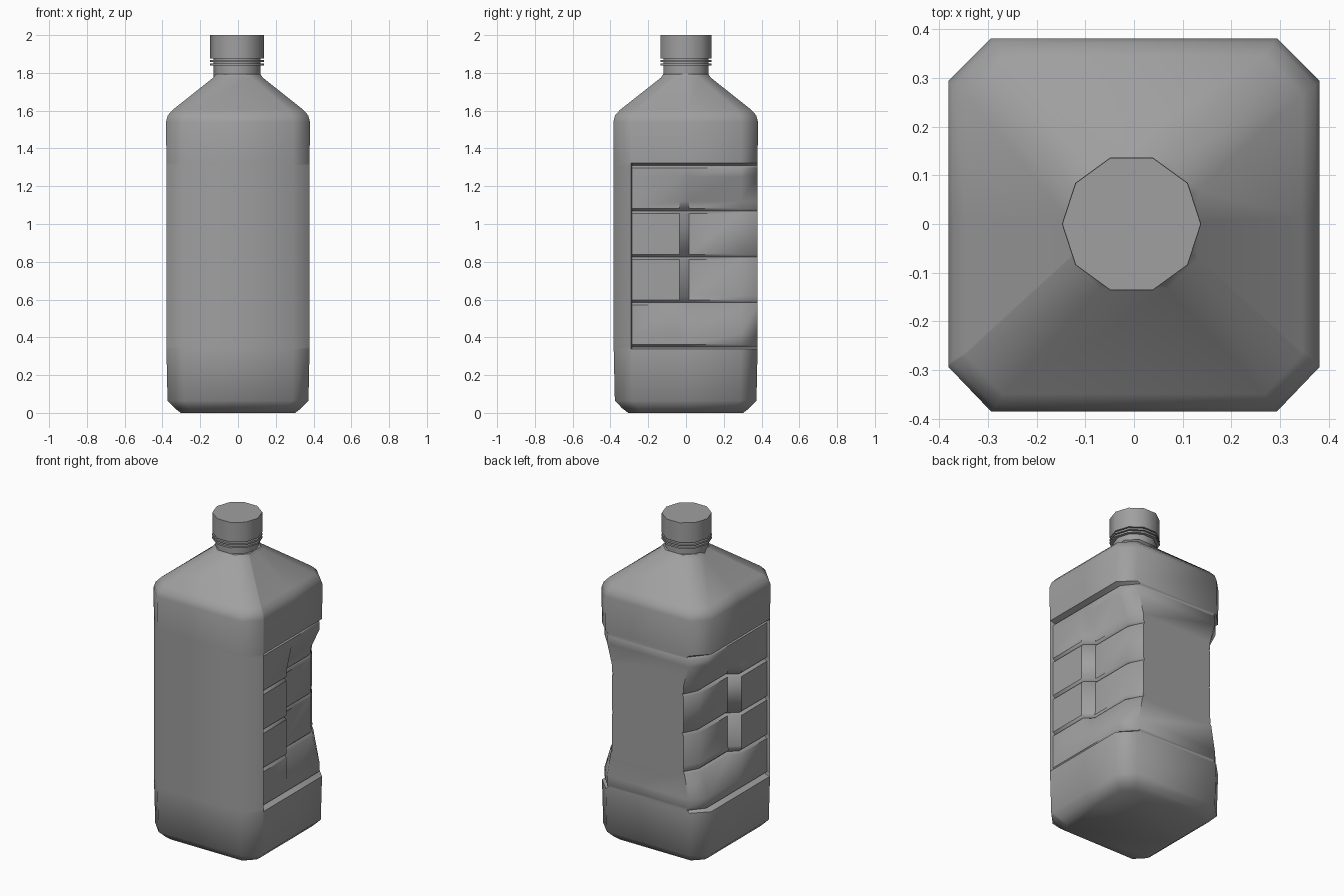
import bpy
import bmesh
import math

if "Cube" in bpy.data.objects:
    bpy.data.objects.remove(bpy.data.objects["Cube"], do_unlink=True)

grey = bpy.data.materials.new("plain grey")
grey.use_nodes = True
GREY = (0.35, 0.35, 0.35, 1)
grey.diffuse_color = GREY
grey.node_tree.nodes["Principled BSDF"].inputs["Base Color"].default_value = GREY


def loft(name, rings):
    """Skin equal-length rings of points into a closed solid."""
    bm = bmesh.new()
    loops = [[bm.verts.new(p) for p in ring] for ring in rings]
    n = len(loops[0])
    for low, high in zip(loops, loops[1:]):
        for i in range(n):
            j = (i + 1) % n
            bm.faces.new((low[i], low[j], high[j], high[i]))
    bm.faces.new(loops[0][::-1])
    bm.faces.new(loops[-1])
    bmesh.ops.recalc_face_normals(bm, faces=bm.faces)
    mesh = bpy.data.meshes.new(name)
    bm.to_mesh(mesh)
    bm.free()
    mesh.materials.append(grey)
    obj = bpy.data.objects.new(name, mesh)
    bpy.context.collection.objects.link(obj)
    bpy.ops.object.select_all(action="DESELECT")
    obj.select_set(True)
    bpy.context.view_layer.objects.active = obj
    bpy.ops.object.shade_smooth_by_angle(angle=math.radians(48))
    return obj


def ramp(z, points):
    """Linear interpolation along (height, value) pairs."""
    if z <= points[0][0]:
        return points[0][1]
    for (z0, v0), (z1, v1) in zip(points, points[1:]):
        if z <= z1:
            return v0 + (v1 - v0) * (z - z0) / (z1 - z0)
    return points[-1][1]


def body_ring(z, half, flat, panel=0.0, grip=0.0, groove=0.0):
    """Chamfered square, with the sides pressed in by panel and grip."""
    front = half - panel - groove
    back = half - grip - groove
    k = half / 0.38
    side = [
        (flat, -half * 1.01),
        (half, -flat),
        (front, -flat + 0.006 * k),
        (front, -0.035 * k),
        (back, 0.015 * k),
        (back, flat),
        (flat - 0.55 * grip - 0.5 * groove, half),
    ]
    left = [(-x, y) for x, y in reversed(side)]
    return [(x, y, z) for x, y in side + left]


# Body: base, gripped middle with grooves, sloping shoulder
GROOVES = (0.35, 0.585, 0.825, 1.068, 1.31)
GRIP = [(0.42, 0.018), (0.62, 0.08), (1.12, 0.08), (1.25, 0.018)]
rings = [body_ring(0, 0.303, 0.245), body_ring(0.025, 0.335, 0.262),
         body_ring(0.065, 0.373, 0.287)]

levels = [(z + dz, 0.016 if dz == 0 else 0) for z in GROOVES
          for dz in (-0.013, 0, 0.013)]
levels += [(z, 0) for z, _ in GRIP]
for z, groove in sorted(levels):
    inside = GROOVES[0] <= z <= GROOVES[-1]
    panel = 0.018 if inside else 0.0
    grip = ramp(z, GRIP) if inside else 0.0
    rings.append(body_ring(z, 0.379, 0.291, panel, grip, groove))

rings += [body_ring(z, half, flat) for z, half, flat in (
    (1.54, 0.381, 0.293), (1.575, 0.372, 0.285), (1.605, 0.345, 0.268),
    (1.775, 0.131, 0.07), (1.795, 0.118, 0.06))]
loft("bottle_body", rings)


def turned(name, profile, sides=10):
    """Faceted round part from (height, radius) pairs."""
    steps = [2 * math.pi * i / sides for i in range(sides)]
    return loft(name, [[(r * math.cos(a) - 0.005, r * math.sin(a), z)
                        for a in steps] for z, r in profile])


# Neck, its two thin collars, and the screw cap
turned("neck", [(1.76, 0.124), (1.885, 0.124)])
for i, z in enumerate((1.838, 1.857)):
    turned(f"neck_collar_{i + 1}", [(z, 0.143), (z + 0.011, 0.143)])
turned("cap", [(1.876, 0.142), (2.0, 0.142)])
